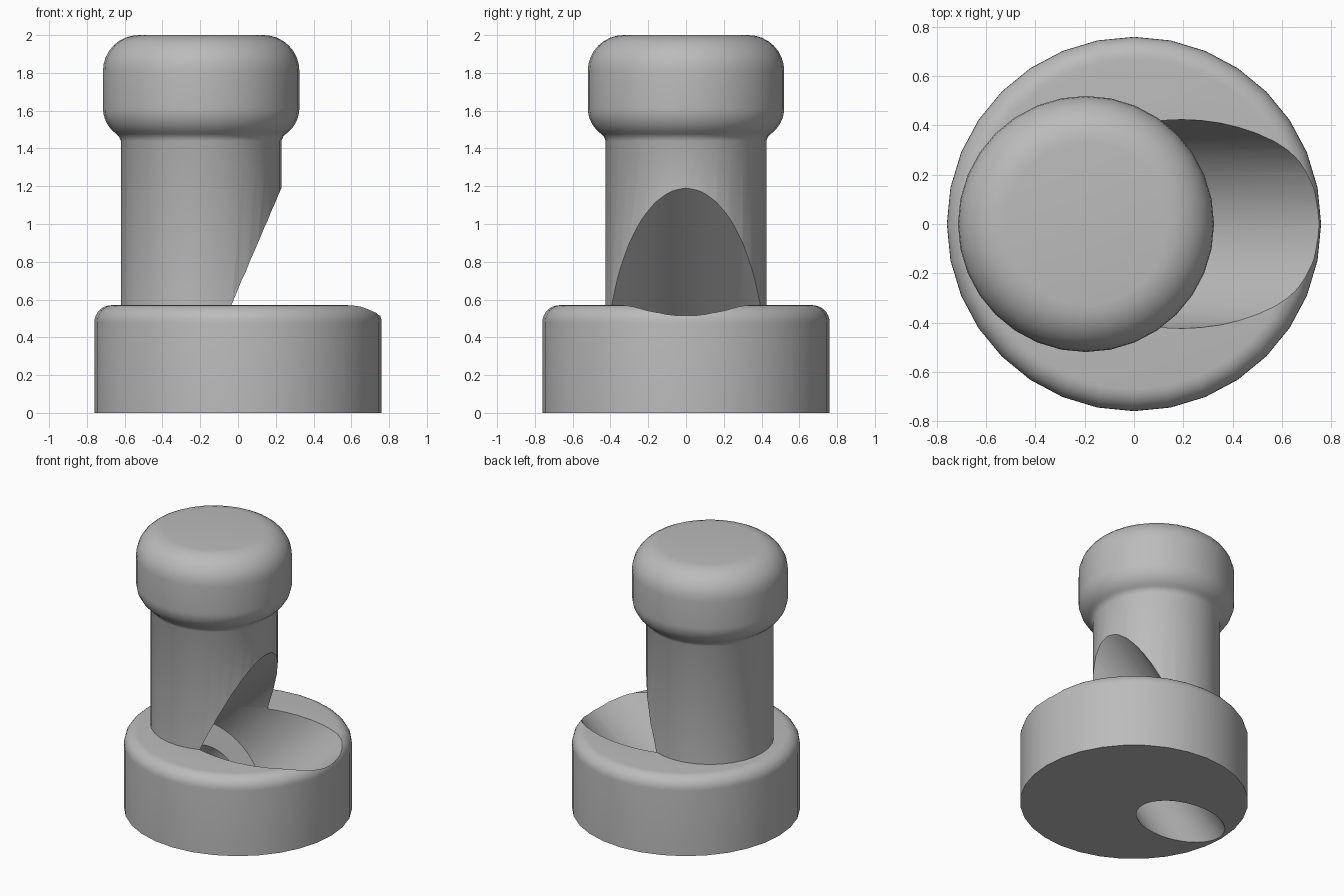
import bpy, bmesh, math
from mathutils import Vector, Matrix

if "Cube" in bpy.data.objects:
    bpy.data.objects.remove(bpy.data.objects["Cube"], do_unlink=True)

grey = bpy.data.materials.new("plain grey")
grey.use_nodes = True
grey.diffuse_color = (0.5, 0.5, 0.5, 1)
grey.node_tree.nodes["Principled BSDF"].inputs["Base Color"].default_value = (0.5, 0.5, 0.5, 1)

SEGMENTS = 32


def add_object(name, bm):
    bmesh.ops.recalc_face_normals(bm, faces=bm.faces)
    mesh = bpy.data.meshes.new(name)
    bm.to_mesh(mesh)
    bm.free()
    obj = bpy.data.objects.new(name, mesh)
    mesh.materials.append(grey)
    bpy.context.collection.objects.link(obj)
    return obj


def arc(cx, cz, radius, start, end, steps=8):
    """Points of a rounded corner, angles in degrees."""
    angles = [math.radians(start + (end - start) * i / steps) for i in range(steps + 1)]
    return [(cx + radius * math.cos(a), cz + radius * math.sin(a)) for a in angles]


def lathe(name, profile, x=0):
    """Closed solid turned around a vertical axis at x."""
    bm = bmesh.new()
    rings = []
    for r, z in profile:
        rings.append([bm.verts.new((x + r * math.cos(t), r * math.sin(t), z))
                      for t in (math.tau * i / SEGMENTS for i in range(SEGMENTS))])
    for low, high in zip(rings, rings[1:]):
        for i in range(SEGMENTS):
            j = (i + 1) % SEGMENTS
            bm.faces.new((low[i], low[j], high[j], high[i]))
    bm.faces.new(rings[0][::-1])
    bm.faces.new(rings[-1])
    return add_object(name, bm)


# Tilted axis shared by the screw hole and its wide counterbore
SLOPE = 1.05
AXIS = Vector((SLOPE, 0, 1)).normalized()


def axis_point(z):
    return Vector((0.1935 + SLOPE * (z - 0.57), 0, z))


def tilted_cutter(name, radius, z_start, z_end, floor=None):
    a, b = axis_point(z_start), axis_point(z_end)
    bm = bmesh.new()
    place = Matrix.Translation((a + b) / 2) @ AXIS.to_track_quat("Z", "Y").to_matrix().to_4x4()
    bmesh.ops.create_cone(bm, cap_ends=True, segments=48, radius1=radius, radius2=radius,
                          depth=(b - a).length, matrix=place)
    if floor is not None:
        cut = bmesh.ops.bisect_plane(bm, geom=bm.verts[:] + bm.edges[:] + bm.faces[:],
                                     plane_co=(0, 0, floor), plane_no=(0, 0, 1), clear_inner=True)
        edges = [e for e in cut["geom_cut"] if isinstance(e, bmesh.types.BMEdge)]
        bmesh.ops.holes_fill(bm, edges=edges)
    cutter = add_object(name, bm)
    cutter.hide_render = True
    return cutter


# Round foot with a softened top edge
base = lathe("base", [(0.76, 0)] + arc(0.67, 0.48, 0.09, 0, 90))

# Off-centre post with a rounded knob on top
post = lathe("post_and_knob",
             [(0.425, 0.55), (0.425, 1.44), (0.435, 1.463)]
             + arc(0.35, 1.615, 0.17, -55, 0)
             + arc(0.33, 1.81, 0.19, 0, 90), x=-0.195)

# Screw hole and counterbore, cut through both parts
cutters = [tilted_cutter("counterbore_cutter", 0.424, 0.18, 2.2, floor=0.015),
           tilted_cutter("screw_hole_cutter", 0.23, -0.5, 0.6)]

for part in (base, post):
    bpy.ops.object.select_all(action="DESELECT")
    part.select_set(True)
    bpy.context.view_layer.objects.active = part
    for cutter in cutters:
        mod = part.modifiers.new(cutter.name, "BOOLEAN")
        mod.operation = "DIFFERENCE"
        mod.solver = "EXACT"
        mod.object = cutter
        bpy.ops.object.modifier_apply(modifier=mod.name)
    bpy.ops.object.shade_smooth_by_angle(angle=math.radians(35))

for cutter in cutters:
    bpy.data.objects.remove(cutter, do_unlink=True)
